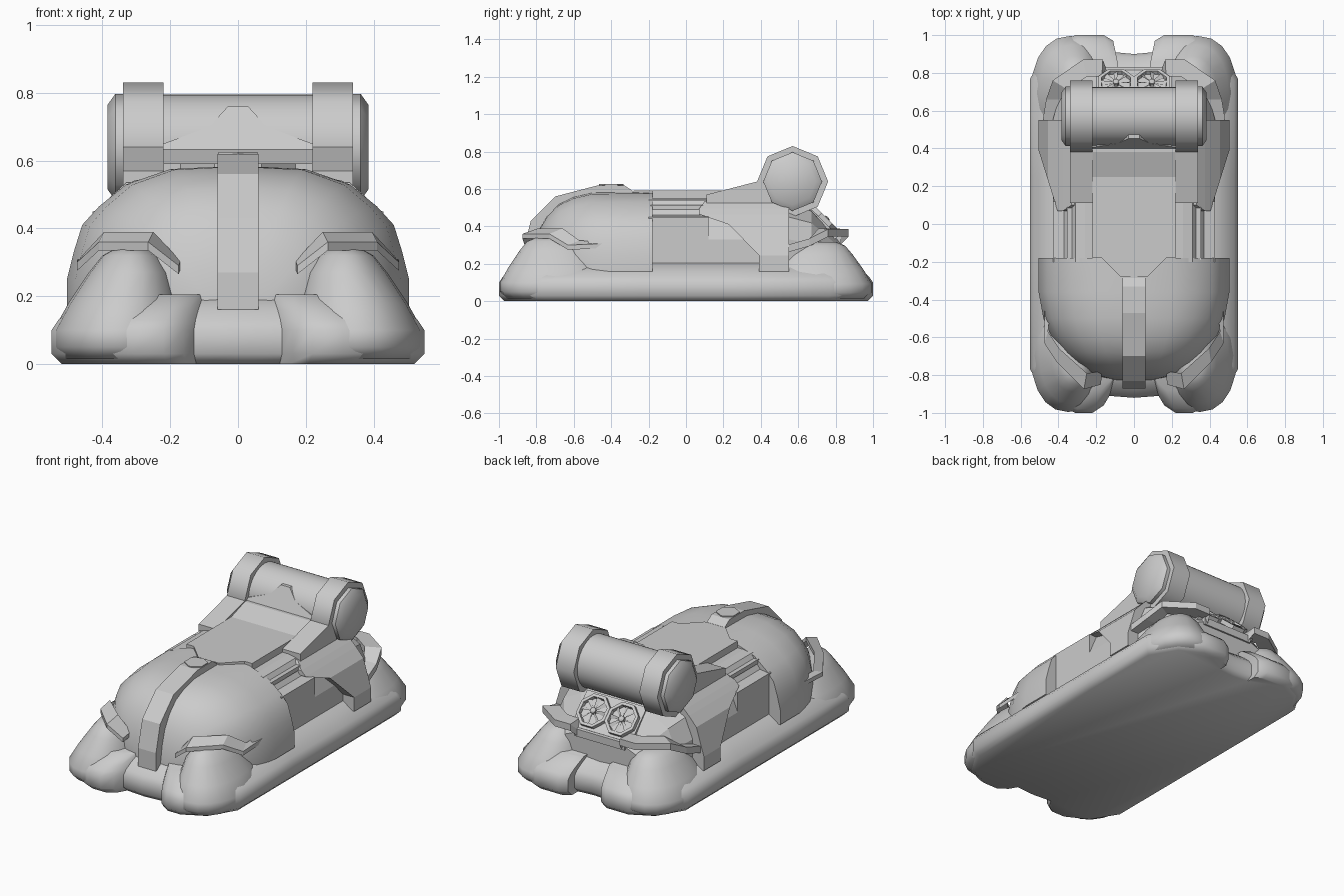
import bpy, bmesh, math
from mathutils import Vector, Matrix

if "Cube" in bpy.data.objects:
    bpy.data.objects.remove(bpy.data.objects["Cube"])

grey = bpy.data.materials.new("light_grey")
grey.diffuse_color = (0.6, 0.6, 0.6, 1)
grey.use_nodes = True
grey.node_tree.nodes["Principled BSDF"].inputs["Base Color"].default_value = grey.diffuse_color


def make(name, verts, faces, smooth=None, mirror=False):
    """Mesh object from points and faces, optionally mirrored over x."""
    me = bpy.data.meshes.new(name)
    bm = bmesh.new()
    vs = [bm.verts.new(v) for v in verts]
    for f in faces:
        bm.faces.new([vs[i] for i in f])
    if mirror:
        dup = bmesh.ops.duplicate(bm, geom=bm.verts[:] + bm.edges[:] + bm.faces[:])["geom"]
        for v in dup:
            if isinstance(v, bmesh.types.BMVert):
                v.co.x *= -1
    bmesh.ops.recalc_face_normals(bm, faces=bm.faces[:])
    bm.to_mesh(me)
    bm.free()
    me.materials.append(grey)
    ob = bpy.data.objects.new(name, me)
    bpy.context.collection.objects.link(ob)
    if smooth:
        bpy.context.view_layer.objects.active = ob
        ob.select_set(True)
        bpy.ops.object.shade_smooth_by_angle(angle=math.radians(smooth))
        ob.select_set(False)
    return ob


def loft(name, rings, **kw):
    """Skin closed rings of equal length and cap both ends."""
    n = len(rings[0])
    faces = [(r * n + i, r * n + (i + 1) % n, (r + 1) * n + (i + 1) % n, (r + 1) * n + i)
             for r in range(len(rings) - 1) for i in range(n)]
    faces += [tuple(range(n)), tuple(range((len(rings) - 1) * n, len(rings) * n))]
    return make(name, [p for r in rings for p in r], faces, **kw)


def side_prism(name, yz, x0, x1, **kw):
    return loft(name, [[(x, y, z) for y, z in yz] for x in (x0, x1)], **kw)


def ribbon(name, outer, inner, t, **kw):
    """Bent plate between two edge lines, t thick."""
    rings = [[o, i, (i[0], i[1], i[2] - t), (o[0], o[1], o[2] - t)]
             for o, i in zip(outer, inner)]
    return loft(name, rings, **kw)


def arch(half):
    """Full cross-section from its right half (x, z)."""
    return half + [(-x, z) for x, z in reversed(half) if x > 0]


# Inflated skirt: notched rounded outline, stacked rings
half = [(0, -.92), (.13, -.91), (.16, -.96), (.22, -1), (.31, -1), (.45, -.93), (.55, -.77),
        (.55, -.25), (.55, .25), (.55, .77), (.45, .93), (.31, 1), (.16, 1), (.11, .97), (.11, .91), (0, .9)]
outline = half + [(-x, y) for x, y in reversed(half) if x > 0]
levels = [(.03, 0), (0, .03), (0, .1), (.02, .13), (.055, .16), (.12, .205)]
loft("skirt", [[(x * (1 - d / .55), y * (1 - d), z) for x, y in outline] for d, z in levels], smooth=50)

# Four bulging corner pods
for name, s, zs, dx in (("front_pods", -1, 1, 0), ("rear_pods", 1, .93, -.02)):
    rings = []
    for x0, x1, y0, y1, z in ((.17, .52, .45, .96, .015), (.15, .545, .40, .995, .05), (.155, .545, .40, .995, .1),
                              (.175, .50, .44, .95, .18), (.20, .44, .50, .89, .27),
                              (.235, .40, .55, .85, .32), (.27, .36, .6, .8, .342)):
        ring = []
        for k in range(20):
            a = math.tau * k / 20
            c, q = math.cos(a), math.sin(a)
            c, q = math.copysign(abs(c) ** .92, c), math.copysign(abs(q) ** .92, q)
            w = x0 + dx
            ring.append(((w + x1) / 2 + c * (x1 - w) / 2, s * ((y0 + y1) / 2 + q * (y1 - y0) / 2), z * zs))
        rings.append(ring)
    loft(name, rings, smooth=60, mirror=True)

# Rounded nose dome
dome = arch([(.505, .16), (.505, .25), (.485, .33), (.46, .41), (.41, .465), (.33, .53), (.2, .575), (0, .585)])
stations = [(-.18, 1, 1), (-.36, 1, 1), (-.5, .95, .995), (-.6, .86, .94), (-.68, .75, .85),
            (-.74, .62, .71), (-.785, .48, .53), (-.81, .34, .33), (-.825, .2, .12)]
loft("nose_dome", [[(x * sx, y, .16 + (z - .16) * sz) for x, z in dome] for y, sx, sz in stations], smooth=40)

# Stepped middle hull with side ledges
mid = arch([(.43, .14), (.43, .45), (.37, .46), (.31, .54), (.26, .55), (.2, .55)])
loft("middle_hull", [[(x, y, z) for x, z in mid] for y in (-.2, .12)])
side_prism("ledge_rail", [(-.19, .49), (.09, .49), (.09, .515), (-.19, .515)], .29, .355, mirror=True)

# Rear hull sloping to the fan panel
rear = arch([(.43, .14), (.43, .33), (.38, .45), (.25, .52), (.1, .53)])
loft("rear_hull", [[(x * sx, y, .14 + (z - .14) * sz) for x, z in rear]
                   for y, sx, sz in ((.11, 1, 1), (.55, 1, 1), (.67, .92, .9), (.82, .62, .48))])

# Rear side armour, flaring down to the skirt
armour = []
for z, x, y in ((.16, .505, .39), (.245, .505, .39), (.41, .455, .23), (.465, .405, .07), (.495, .375, .07), (.535, .33, .1)):
    armour.append([(x, y, z), (x, .55, z), (.2, .55, z), (.2, y, z)])
loft("side_armour", armour, mirror=True)

# Top deck: flat hatch running into the nose, raised rear edge
deck = [(.07, -.28), (.17, -.18), (.22, -.18), (.22, .25)]
deck += [(-x, y) for x, y in reversed(deck)]
loft("deck", [[(x, y, z) for x, y in deck] for z in (.53, .592)])
side_prism("deck_ramp", [(.25, .53), (.25, .592), (.38, .635), (.45, .635), (.45, .53)], -.22, .22)

# Nose spine strap and its hex bolt
top = [(-.87, .16), (-.87, .27), (-.83, .43), (-.70, .56), (-.47, .62), (-.33, .62), (-.285, .59)]
under = [(-.285, .54), (-.5, .54), (-.66, .48), (-.76, .38), (-.79, .25), (-.79, .16)]
side_prism("spine_strap", top + under, -.06, .06)
loft("hex_bolt", [[(.066 * math.sin(math.tau * k / 6), -.4 + .066 * math.cos(math.tau * k / 6), z)
                   for k in range(6)] for z in (.6, .626)])

# Bent guards over the front pods, tapering back along the nose
ribbon("front_guards",
       [(.175, -.85, .29), (.265, -.875, .36), (.41, -.73, .36), (.475, -.63, .30), (.475, -.42, .31)],
       [(.17, -.78, .305), (.25, -.79, .39), (.395, -.66, .39), (.455, -.57, .325), (.44, -.41, .315)],
       .025, mirror=True)

# Bent guards over the rear pods, and the lip joining them
ribbon("rear_guards",
       [(.485, .54, .30), (.465, .66, .335), (.43, .76, .385), (.27, .87, .385), (.165, .87, .385), (.15, .83, .345)],
       [(.38, .54, .30), (.38, .66, .335), (.35, .71, .39), (.25, .78, .39), (.17, .78, .385), (.15, .77, .345)],
       .04, mirror=True)
side_prism("rear_lip", [(.74, .30), (.83, .30), (.83, .345), (.74, .36)], -.17, .17)


def disc(r, n, x):
    """Ring of points around the roll axis at the rear."""
    return [(x, .57 + r * math.cos(math.tau * k / n), .64 + r * math.sin(math.tau * k / n)) for k in range(n)]


# Rear roll: smooth drum, octagonal clamps, bevelled caps, support arms
loft("drum", [disc(.155, 32, -.25), disc(.155, 32, .25)], smooth=30)
loft("clamps", [disc(.19, 8, .22), disc(.19, 8, .34)], mirror=True, smooth=50)
loft("end_caps", [disc(.157, 8, .33), disc(.157, 8, .362), disc(.125, 8, .385)], mirror=True, smooth=50)
side_prism("support_arms", [(.11, .5), (.11, .57), (.38, .64), (.57, .64), (.57, .5)], .22, .34, mirror=True)
crest = [(.22, .6), (.22, .65), (.085, .7), (.03, .76)]
crest += [(-x, z) for x, z in reversed(crest)]
loft("drum_crest", [[(x, .385 + (z - .6) * .42 + t, z) for x, z in crest] for t in (0, .04)])

# Fan panel and twin fans facing up and back
tilt = Matrix.Translation((0, .74, .43)) @ Matrix.Rotation(math.radians(-45), 4, 'X')


def tilted(ring):
    return [tuple(tilt @ Vector(p)) for p in ring]


def octagon(r, z):
    return [(.095 + r * math.cos(math.tau * (k + .5) / 8), r * math.sin(math.tau * (k + .5) / 8), z) for k in range(8)]


panel = [(-.2, -.11), (.2, -.11), (.2, .11), (-.2, .11)]
loft("fan_panel", [tilted([(x, y, z) for x, y in panel]) for z in (-.1, -.005)])
loft("fan_rims", [tilted(octagon(r, z)) for r, z in ((.102, -.01), (.102, .02), (.084, .02), (.08, .0))], mirror=True)
loft("fan_hubs", [tilted(octagon(r, z)) for r, z in ((.018, 0), (.018, .022), (.008, .028))], mirror=True)
verts, faces = [], []
for k in range(8):
    blade = [(.012, -.004, .008), (.08, -.014, .006), (.08, .010, .018), (.012, .004, .016)]
    pts = [Matrix.Rotation(math.tau * k / 8, 4, 'Z') @ Vector(p) for p in blade]
    faces.append(tuple(range(len(verts), len(verts) + 4)))
    verts += tilted([(p.x + .095, p.y, p.z) for p in pts])
make("fan_blades", verts, faces, mirror=True)
